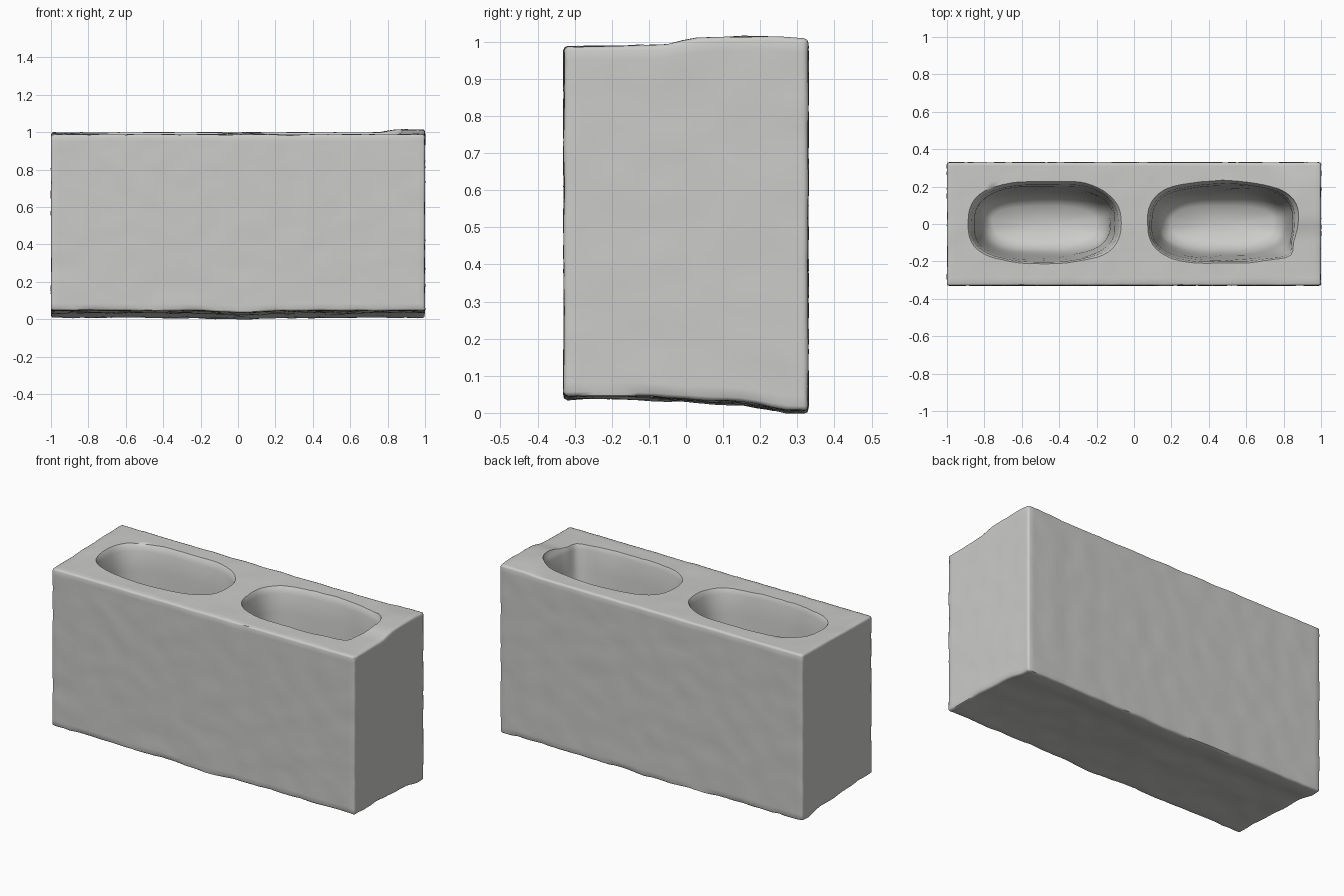
import bpy, bmesh, math
from mathutils import Vector, noise

if "Cube" in bpy.data.objects:
    bpy.data.objects.remove(bpy.data.objects["Cube"], do_unlink=True)

concrete = bpy.data.materials.new("pale grey concrete")
concrete.use_nodes = True
colour = (0.6, 0.6, 0.585, 1)
concrete.diffuse_color = colour
bsdf = concrete.node_tree.nodes["Principled BSDF"]
bsdf.inputs["Base Color"].default_value = colour
bsdf.inputs["Roughness"].default_value = 0.9


def ramp(v, a, b):
    t = max(0, min(1, (v - a) / (b - a)))
    return t * t * (3 - 2 * t)


def make_object(name, bm):
    bmesh.ops.recalc_face_normals(bm, faces=bm.faces)
    mesh = bpy.data.meshes.new(name)
    bm.to_mesh(mesh)
    bm.free()
    mesh.materials.append(concrete)
    ob = bpy.data.objects.new(name, mesh)
    bpy.context.collection.objects.link(ob)
    return ob


# Solid block with softened edges, sliced finely enough to roughen
size = Vector((2, 0.66, 1))
bm = bmesh.new()
bmesh.ops.create_cube(bm, size=1)
for v in bm.verts:
    v.co = Vector(a * b for a, b in zip(v.co, size)) + Vector((0, 0, 0.5))
bmesh.ops.bevel(bm, geom=bm.edges[:], offset=0.012, segments=2, affect='EDGES', profile=0.5)
step = 0.04
for axis in range(3):
    normal = Vector((0, 0, 0))
    normal[axis] = 1
    start = 0 if axis == 2 else -size[axis] / 2
    for i in range(1, math.ceil(size[axis] / step)):
        bmesh.ops.bisect_plane(bm, geom=bm.verts[:] + bm.edges[:] + bm.faces[:],
                               plane_co=normal * (start + i * step), plane_no=normal)

# Uneven underside, sloping top, raised chip at one end and a cast texture
bm.normal_update()
for v in bm.verts:
    x, y, z = v.co
    n = v.normal.copy()
    low = 0.045 - 0.015 * ramp(y, -0.2, 0.15) - 0.024 * ramp(y, 0.12, 0.3)
    low -= 0.008 * (1 - ramp(abs(x), 0, 0.3))
    high = 0.988 + 0.012 * ramp(y, -0.33, 0.33)
    high += 0.017 * ramp(x, 0.74, 0.86) * ramp(y, -0.07, 0.03) * (1 - 0.5 * ramp(y, 0.22, 0.33))
    v.co.z = low + (high - low) * z
    rough = 0.003 * noise.noise(v.co * 9) + 0.002 * noise.noise(v.co * 28)
    if n.z < -0.3:
        rough += 0.006 * noise.noise(v.co * 14)
    v.co += n * (rough - 0.001)
block = make_object("concrete_block", bm)


# Tapering oval cores, flared at the mouth and dished at the floor
def core_cutter(cx, corner):
    bm = bmesh.new()
    levels = [(1.08, 0.03), (1.0, 0.012), (0.985, 0.002), (0.96, -0.006), (0.85, -0.015),
              (0.7, -0.025), (0.5, -0.038), (0.35, -0.05), (0.27, -0.075), (0.23, -0.12)]
    count = 56
    rings = []
    for z, grow in levels:
        ring = []
        for i in range(count):
            a = 2 * math.pi * i / count
            c, s = math.cos(a), math.sin(a)
            px = math.copysign(abs(c) ** 0.72, c) * (0.395 + grow)
            py = math.copysign(abs(s) ** 0.72, s) * (0.213 + grow)
            # One ragged broken corner
            pull = corner * ramp(c, 0.4, 0.8) * ramp(-s, 0.3, 0.7) * ramp(z, 0.6, 0.95)
            wob = 1 + 0.035 * noise.noise(Vector((cx + px * 5, py * 5, z * 4)))
            ring.append(bm.verts.new((cx + px * wob + pull, 0.005 + py * wob - pull * 0.5, z)))
        rings.append(ring)
    for a, b in zip(rings, rings[1:]):
        for i in range(count):
            j = (i + 1) % count
            bm.faces.new((a[i], a[j], b[j], b[i]))
    bm.faces.new(rings[0])
    tip = bm.verts.new((cx, 0, 0.215))
    for i in range(count):
        bm.faces.new((rings[-1][i], rings[-1][(i + 1) % count], tip))
    ob = make_object("core_cutter", bm)
    ob.hide_render = True
    return ob


bpy.context.view_layer.objects.active = block
block.select_set(True)
for cx, corner in ((-0.48, 0), (0.472, 0.035)):
    cutter = core_cutter(cx, corner)
    mod = block.modifiers.new("core", 'BOOLEAN')
    mod.operation = 'DIFFERENCE'
    mod.solver = 'EXACT'
    mod.object = cutter
    bpy.ops.object.modifier_apply(modifier=mod.name)
    bpy.data.objects.remove(cutter, do_unlink=True)

bpy.ops.object.select_all(action='DESELECT')
block.select_set(True)
bpy.ops.object.shade_smooth_by_angle(angle=math.radians(50))
